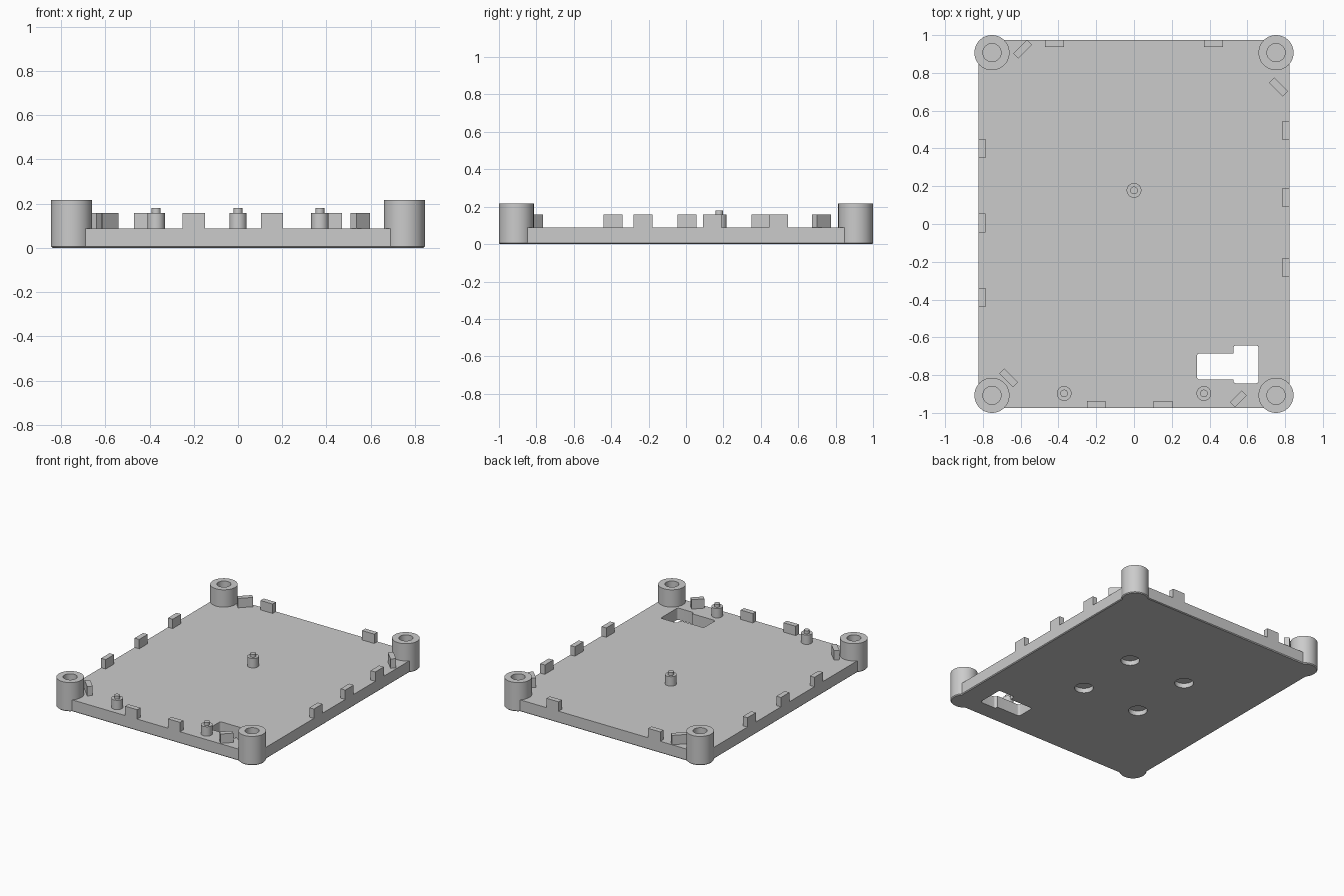
import bpy, bmesh, math

if "Cube" in bpy.data.objects:
    bpy.data.objects.remove(bpy.data.objects["Cube"])

PLATE_Z, CLIP_Z, POST_Z = 0.088, 0.158, 0.217
PX, PY = 0.752, 0.907          # post centres
EX, EY = 0.823, 0.975          # plate half size


def circle(x, y, r, n=48):
    return [(x + r * math.cos(2 * math.pi * i / n), y + r * math.sin(2 * math.pi * i / n)) for i in range(n)]


def rounded(x0, x1, y0, y1, r, n=6):
    pts = []
    for cx, cy, a in ((x1 - r, y1 - r, 0), (x0 + r, y1 - r, 90), (x0 + r, y0 + r, 180), (x1 - r, y0 + r, 270)):
        for i in range(n + 1):
            t = math.radians(a + 90 * i / n)
            pts.append((cx + r * math.cos(t), cy + r * math.sin(t)))
    return pts


def bar(x, y, length, width, deg):
    c, s = math.cos(math.radians(deg)), math.sin(math.radians(deg))
    l, w = length / 2, width / 2
    return [(x + c * u - s * v, y + s * u + c * v) for u, v in ((-l, -w), (l, -w), (l, w), (-l, w))]


def prism(name, outline, z0, z1, chamfer=0):
    bm = bmesh.new()
    face = bm.faces.new([bm.verts.new((x, y, z0)) for x, y in outline])
    edges = list(face.edges)
    ext = bmesh.ops.extrude_face_region(bm, geom=[face], use_keep_orig=True)
    for v in ext["geom"]:
        if isinstance(v, bmesh.types.BMVert):
            v.co.z = z1
    bmesh.ops.recalc_face_normals(bm, faces=bm.faces[:])
    if chamfer:
        bmesh.ops.bevel(bm, geom=edges, offset=chamfer, segments=1, affect='EDGES', profile=0.5)
    me = bpy.data.meshes.new(name)
    bm.to_mesh(me)
    bm.free()
    ob = bpy.data.objects.new(name, me)
    bpy.context.collection.objects.link(ob)
    return ob


def smooth(ob):
    bpy.ops.object.select_all(action='DESELECT')
    ob.select_set(True)
    bpy.context.view_layer.objects.active = ob
    bpy.ops.object.shade_smooth_by_angle(angle=math.radians(30))


def combine(ob, other, op):
    bpy.context.view_layer.objects.active = ob
    m = ob.modifiers.new("bool", 'BOOLEAN')
    m.operation, m.solver, m.object = op, 'EXACT', other
    bpy.ops.object.modifier_apply(modifier=m.name)
    bpy.data.objects.remove(other, do_unlink=True)


# base plate with corner posts
base = prism("base_plate", rounded(-EX, EX, -EY, EY, 0.06), 0, PLATE_Z, 0.006)
for sx in (-1, 1):
    for sy in (-1, 1):
        combine(base, prism("post", circle(sx * PX, sy * PY, 0.093), 0, POST_Z, 0.006), 'UNION')
        # blind screw hole in each post, round recess underneath
        combine(base, prism("bore", circle(sx * PX, sy * PY, 0.048), 0.09, 0.3), 'DIFFERENCE')
        combine(base, prism("recess", circle(sx * 0.24, sy * 0.245, 0.064), -0.1, 0.035), 'DIFFERENCE')

# stepped through opening near the front right corner
for box in ((0.333, 0.55, -0.823, -0.685), (0.526, 0.66, -0.844, -0.643)):
    combine(base, prism("opening", rounded(*box, 0.015), -0.1, 0.3), 'DIFFERENCE')
smooth(base)

# locating clips along the edges and across the corners: x, y, length, angle
W = 0.038
clips = [(x, EY - W / 2, 0.1, 0) for x in (-0.42, 0.42)]
clips += [(x, -EY + W / 2, 0.1, 0) for x in (-0.2, 0.154)]
clips += [(-EX + W / 2, y, 0.1, 90) for y in (0.4, 0.005, -0.39)]
clips += [(EX - W / 2, y, 0.1, 90) for y in (0.495, 0.14, -0.23)]
clips += [(-0.59, 0.926, 0.104, 45), (0.765, 0.725, 0.104, -45),
          (-0.664, -0.815, 0.104, -45), (0.553, -0.926, 0.088, 45)]
for i, (x, y, length, deg) in enumerate(clips):
    prism(f"clip_{i + 1}", bar(x, y, length, W, deg), PLATE_Z, CLIP_Z)

# stepped support pegs
for i, (x, y) in enumerate(((0, 0.178), (-0.37, -0.897), (0.37, -0.897))):
    smooth(prism(f"peg_{i + 1}", circle(x, y, 0.039, 32), PLATE_Z, CLIP_Z))
    smooth(prism(f"peg_tip_{i + 1}", circle(x, y, 0.02, 32), CLIP_Z, 0.18))
